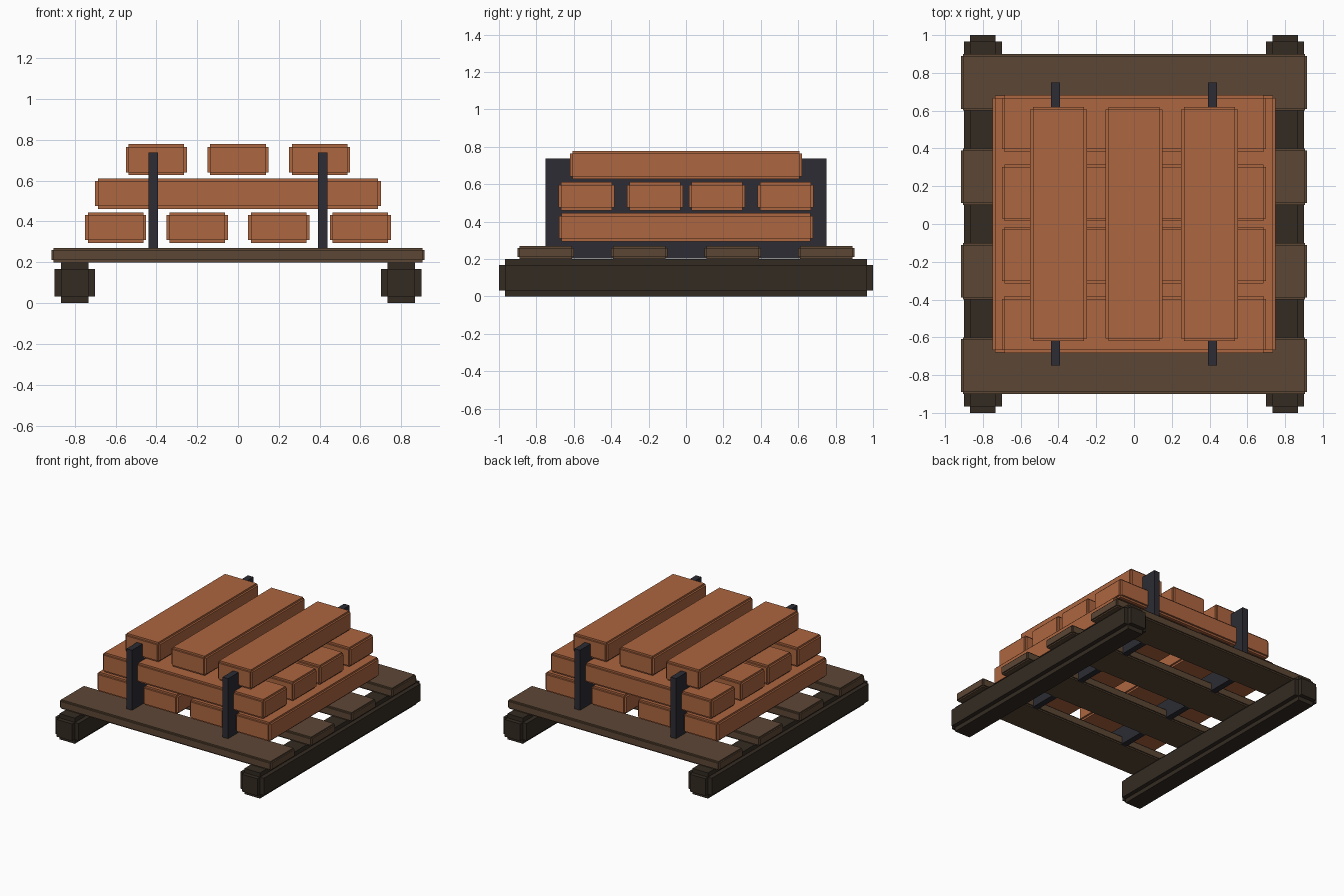
import bpy
import bmesh
from mathutils import Matrix, Vector

if "Cube" in bpy.data.objects:
    bpy.data.objects.remove(bpy.data.objects["Cube"])


def material(name, rgb):
    m = bpy.data.materials.new(name)
    m.diffuse_color = (*rgb, 1)
    m.use_nodes = True
    m.node_tree.nodes["Principled BSDF"].inputs["Base Color"].default_value = m.diffuse_color
    return m


CLAY = material("orange clay", (0.42, 0.132, 0.052))
WOOD = material("brown wood", (0.107, 0.063, 0.036))
DARK_WOOD = material("dark wood", (0.034, 0.024, 0.016))
IRON = material("dark iron", (0.025, 0.025, 0.034))


def block(name, center, size, mat, step=0.0):
    """Box with square-notched edges: three crossing boxes, each full along one axis."""
    bm = bmesh.new()
    for axis in range(3 if step else 1):
        dims = Vector(size)
        if step:
            for k in range(3):
                if k != axis:
                    dims[k] -= 2 * step
        bmesh.ops.create_cube(
            bm, size=1,
            matrix=Matrix.Translation(center) @ Matrix.Diagonal((*dims, 1)))
    mesh = bpy.data.meshes.new(name)
    bm.to_mesh(mesh)
    bm.free()
    mesh.materials.append(mat)
    bpy.context.collection.objects.link(bpy.data.objects.new(name, mesh))


# Pallet runners
for x in (-0.8, 0.8):
    block("runner", (x, 0, 0.1), (0.2, 2.0, 0.2), DARK_WOOD, 0.033)

# Deck planks
for y in (-0.75, -0.25, 0.25, 0.75):
    block("deck_plank", (0, y, 0.235), (1.83, 0.3, 0.07), WOOD, 0.01)

# Three crossed layers of bricks
for x in (-0.6, -0.2, 0.2, 0.6):
    block("lower_brick", (x, 0, 0.37), (0.3, 1.36, 0.15), CLAY, 0.014)
for y in (-0.532, -0.166, 0.166, 0.532):
    block("middle_brick", (0, y, 0.536), (1.4, 0.3, 0.15), CLAY, 0.014)
for x in (-0.4, 0, 0.4):
    block("upper_brick", (x, 0, 0.703), (0.3, 1.24, 0.152), CLAY, 0.014)

# Upright straps running through the stack
for x in (-0.415, 0.415):
    block("strap", (x, 0, 0.4705), (0.048, 1.5, 0.537), IRON)
